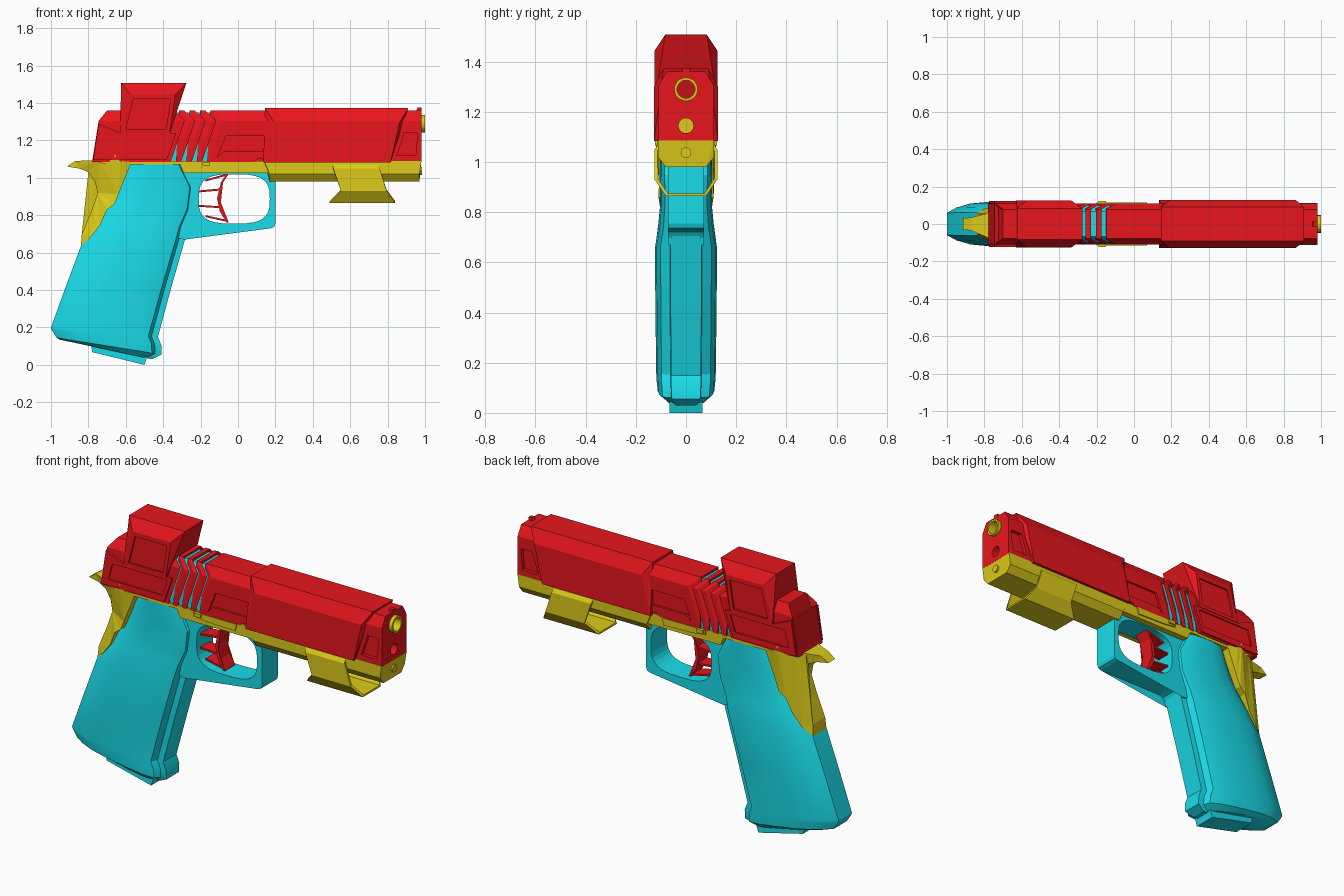
import bpy, bmesh, math


def material(name, rgb):
    m = bpy.data.materials.new(name)
    m.diffuse_color = (*rgb, 1)
    return m


RED = material("red", (0.80, 0.008, 0.012))
YELLOW = material("yellow", (0.72, 0.60, 0.01))
CYAN = material("cyan", (0.01, 0.72, 0.82))


def make(name, verts, faces, mat):
    bm = bmesh.new()
    vs = [bm.verts.new(v) for v in verts]
    for f in faces:
        bm.faces.new([vs[i] for i in f])
    bmesh.ops.triangulate(bm, faces=[f for f in bm.faces if len(f.verts) > 4])
    bmesh.ops.recalc_face_normals(bm, faces=bm.faces)
    me = bpy.data.meshes.new(name)
    bm.to_mesh(me)
    bm.free()
    ob = bpy.data.objects.new(name, me)
    bpy.context.collection.objects.link(ob)
    if mat:
        me.materials.append(mat)
    return ob


def loft(name, rings, mat, closed=False):
    n, k = len(rings[0]), len(rings)
    faces = []
    for r in range(k if closed else k - 1):
        a, b = r * n, (r + 1) % k * n
        faces += [(a + i, a + (i + 1) % n, b + (i + 1) % n, b + i) for i in range(n)]
    if not closed:
        faces += [list(range(n)), list(range((k - 1) * n, k * n))]
    return make(name, [p for r in rings for p in r], faces, mat)


def prism(name, pts, mat, w=0.1, y0=None):
    # profile in x,z; an optional third value is that point's half-width
    ws = [p[2] if len(p) > 2 else w for p in pts]
    a = [(p[0], -q if y0 is None else y0, p[1]) for p, q in zip(pts, ws)]
    b = [(p[0], q, p[1]) for p, q in zip(pts, ws)]
    return loft(name, [a, b], mat)


def section(half, xs):
    right = [(x, y, z) for (y, z), x in zip(half, xs)]
    return right + [(x, -y, z) for x, y, z in reversed(right)]


def disc(x, z, r, n=20):
    return [(x, r * math.cos(t * math.tau / n), z + r * math.sin(t * math.tau / n)) for t in range(n)]


def cut(ob, cutter):
    m = ob.modifiers.new("cut", "BOOLEAN")
    m.object, m.solver = cutter, "EXACT"
    bpy.context.view_layer.objects.active = ob
    bpy.ops.object.modifier_apply(modifier=m.name)
    bpy.data.objects.remove(cutter)


def recess(ob, pts, w, depth=0.012):
    for s in (1, -1):
        cut(ob, prism("cutter", pts, None, s * (w + 0.05), s * (w - depth)))


# slide in three lengths, with chevron joints
HALF = [(0.11, 1.085), (0.11, 1.305), (0.078, 1.36)]
SHEAR = (0, 0.075, 0.017)


def chevron(x, inset=0):
    half = [(y - inset, z - (inset if z > 1.35 else 0)) for y, z in HALF]
    return section(half, [x + s for s in SHEAR])


loft("slide_rear", [section(HALF, (-0.78, -0.745, -0.70)), chevron(-0.36)], RED)
slide = loft("slide_front", [chevron(-0.165), section(HALF, (0.98,) * 3)], RED)
loft("serration_core", [chevron(-0.37, 0.012), chevron(-0.15, 0.012)], CYAN)
for i in range(3):
    x = -0.332 + 0.056 * i
    loft(f"serration_{i + 1}", [chevron(x), chevron(x + 0.028)], RED)
recess(slide, [(0.85, 1.12), (0.89, 1.24), (0.96, 1.24), (0.95, 1.12)], 0.11, 0.02)
recess(slide, [(-0.11, 1.11), (-0.08, 1.14), (0.13, 1.14), (0.17, 1.225), (-0.065, 1.225)], 0.11)
cut(slide, loft("cutter", [disc(0.86, 1.29, 0.047), disc(1.1, 1.29, 0.047)], None))
cut(slide, loft("cutter", [disc(0.92, 1.145, 0.03), disc(1.1, 1.145, 0.03)], None))
notch = [(0.115 + 0.025 * math.cos(t * math.pi / 5), 1.083 + 0.02 * math.sin(t * math.pi / 5)) for t in range(10)]
recess(slide, notch, 0.11)

# raised covers on the slide
COVER = [(0.128, 1.083), (0.128, 1.30), (0.09, 1.372)]
loft("slide_cover", [section(COVER, (0.135, 0.19, 0.145)), section(COVER, (0.815, 0.865, 0.91))], RED)
plate = prism("rear_cover", [(-0.775, 1.095), (-0.745, 1.29), (-0.63, 1.24), (-0.33, 1.24), (-0.38, 1.095)], RED, 0.122)
recess(plate, [(-0.73, 1.13), (-0.705, 1.225), (-0.36, 1.225), (-0.39, 1.13)], 0.122, 0.008)
prism("front_sight", [(0.95, 1.35), (0.96, 1.375), (0.98, 1.375), (0.98, 1.35)], RED, 0.014)

# optic housing
OPTIC = [(0.125, 1.24), (0.125, 1.445), (0.083, 1.508)]
optic = loft("optic", [section(OPTIC, (-0.63, -0.575, -0.625)), section(OPTIC, (-0.365, -0.335, -0.275))], RED)
recess(optic, [(-0.60, 1.26), (-0.56, 1.42), (-0.36, 1.42), (-0.385, 1.26)], 0.125, 0.01)

# barrel, guide rod and frame screw
loft("barrel", [disc(0.87, 1.29, 0.047), disc(1.0, 1.29, 0.047), disc(1.0, 1.29, 0.036), disc(0.87, 1.29, 0.036)],
     YELLOW, closed=True)
loft("guide_rod", [disc(0.90, 1.145, 0.03), disc(0.93, 1.145, 0.03)], YELLOW)
loft("frame_pin", [disc(0.95, 1.037, 0.021), disc(0.985, 1.037, 0.021)], YELLOW)

# frame and dust cover
prism("frame", [(-0.76, 1.09), (0.25, 1.09), (0.25, 1.025), (-0.29, 1.025), (-0.31, 1.07), (-0.7, 1.07)], YELLOW, 0.107)
DUST = [(0.08, 0.98), (0.112, 1.02), (0.112, 1.09)]
loft("dust_cover", [section(DUST, (0.17, 0.17, 0.14)), section(DUST, (0.97, 0.97, 0.98))], YELLOW)
prism("slide_stop", [(-0.2, 1.085), (0.07, 1.085), (0.06, 1.045), (-0.12, 1.05), (-0.2, 1.06)], YELLOW, 0.114)
prism("stop_button", [(-0.19, 1.085), (-0.15, 1.085), (-0.15, 1.065), (-0.19, 1.065)], YELLOW, 0.124)

# beavertail and backstrap
prism("beavertail", [
    (-0.915, 1.06, 0.03), (-0.87, 1.09, 0.035), (-0.79, 1.09, 0.055), (-0.74, 1.095, 0.09),
    (-0.66, 1.125, 0.123), (-0.63, 1.09, 0.12), (-0.57, 1.085, 0.108), (-0.64, 0.91, 0.108),
    (-0.66, 0.86, 0.11), (-0.70, 0.83, 0.105), (-0.735, 0.75, 0.095), (-0.79, 0.68, 0.085),
    (-0.84, 0.635, 0.06), (-0.835, 0.70, 0.055), (-0.785, 0.82, 0.055), (-0.75, 0.92, 0.055),
    (-0.765, 0.98, 0.05), (-0.80, 1.03, 0.045), (-0.85, 1.05, 0.035)], YELLOW)

# open accessory shell under the rail
OUT = [(0.08, 0.865), (0.125, 0.93), (0.125, 1.05), (0.112, 1.07)]
INN = [(0.073, 0.875), (0.114, 0.936), (0.114, 1.045), (0.103, 1.06)]
XB, XF = (0.49, 0.55, 0.51, 0.505), (0.84, 0.795, 0.757, 0.75)
loft("rail_shell", [section(OUT, XB), section(OUT, XF), section(INN, XF), section(INN, XB)], YELLOW, closed=True)

# grip lofted from tilted rings: back point, front point, half-width
SHAPE = [(0, 0.5), (0.09, 0.74), (0.22, 0.92), (0.40, 1), (0.62, 1), (0.80, 0.95), (0.91, 0.82), (0.94, 0.52), (1, 0.5)]
GRIP = [(-0.58, 1.08, -0.295, 1.08, 0.105), (-0.645, 0.94, -0.22, 0.95, 0.104), (-0.70, 0.85, -0.23, 0.83, 0.102),
        (-0.76, 0.77, -0.27, 0.735, 0.110), (-0.838, 0.64, -0.285, 0.665, 0.124), (-0.92, 0.42, -0.355, 0.42, 0.122),
        (-1.0, 0.20, -0.428, 0.15, 0.119), (-0.998, 0.19, -0.41, 0.105, 0.118), (-0.97, 0.145, -0.41, 0.055, 0.113),
        (-0.955, 0.135, -0.46, 0.03, 0.085)]
rings = []
for bx, bz, fx, fz, w in GRIP:
    side = [(bx + (fx - bx) * t, w * s, bz + (fz - bz) * t) for t, s in SHAPE]
    rings.append(side + [(x, -y, z) for x, y, z in reversed(side)])
grip = loft("grip", rings, CYAN)
bpy.ops.object.select_all(action="DESELECT")
grip.select_set(True)
bpy.context.view_layer.objects.active = grip
bpy.ops.object.shade_smooth_by_angle(angle=math.radians(25))
prism("magazine_base", [(-0.785, 0.11), (-0.78, 0.068), (-0.5, 0.0), (-0.48, 0.06)], CYAN, 0.065)

# trigger guard: filled outline with a rounded opening
outer = [(-0.32, 1.03), (0.19, 1.03), (0.2, 0.98), (0.2, 0.755), (0.193, 0.737), (0.175, 0.73),
         (-0.24, 0.73), (-0.265, 0.722), (-0.28, 0.70), (-0.285, 0.67), (-0.34, 0.68)]
inner = []
for i in range(32):
    c, s = math.cos(i * math.tau / 32), math.sin(i * math.tau / 32)
    inner.append((-0.02 + 0.19 * math.copysign(abs(c) ** 0.65, c), 0.887 + 0.132 * math.copysign(abs(s) ** 0.65, s)))
# cut the opening through guard and grip alike
guard = prism("trigger_guard", outer, CYAN, 0.072)
cut(guard, prism("cutter", inner, None, 0.2))
cut(grip, prism("cutter", inner, None, 0.2))

# trigger: curved blade and struts
arc = [(-0.05, 1.02), (-0.08, 0.975), (-0.1, 0.89), (-0.085, 0.82), (-0.05, 0.762)]
prism("trigger_blade", arc + [(x - 0.012, z) for x, z in reversed(arc)], RED, 0.045)
for i, (z0, z1) in enumerate(((0.98, 1.012), (0.922, 0.932), (0.845, 0.838), (0.79, 0.765))):
    x0, x1 = (-0.21, -0.1) if i in (1, 2) else (-0.175, -0.06)
    prism(f"trigger_strut_{i + 1}", [(x0, z0), (x1, z1), (x1, z1 + 0.01), (x0, z0 + 0.01)], RED, 0.04)
